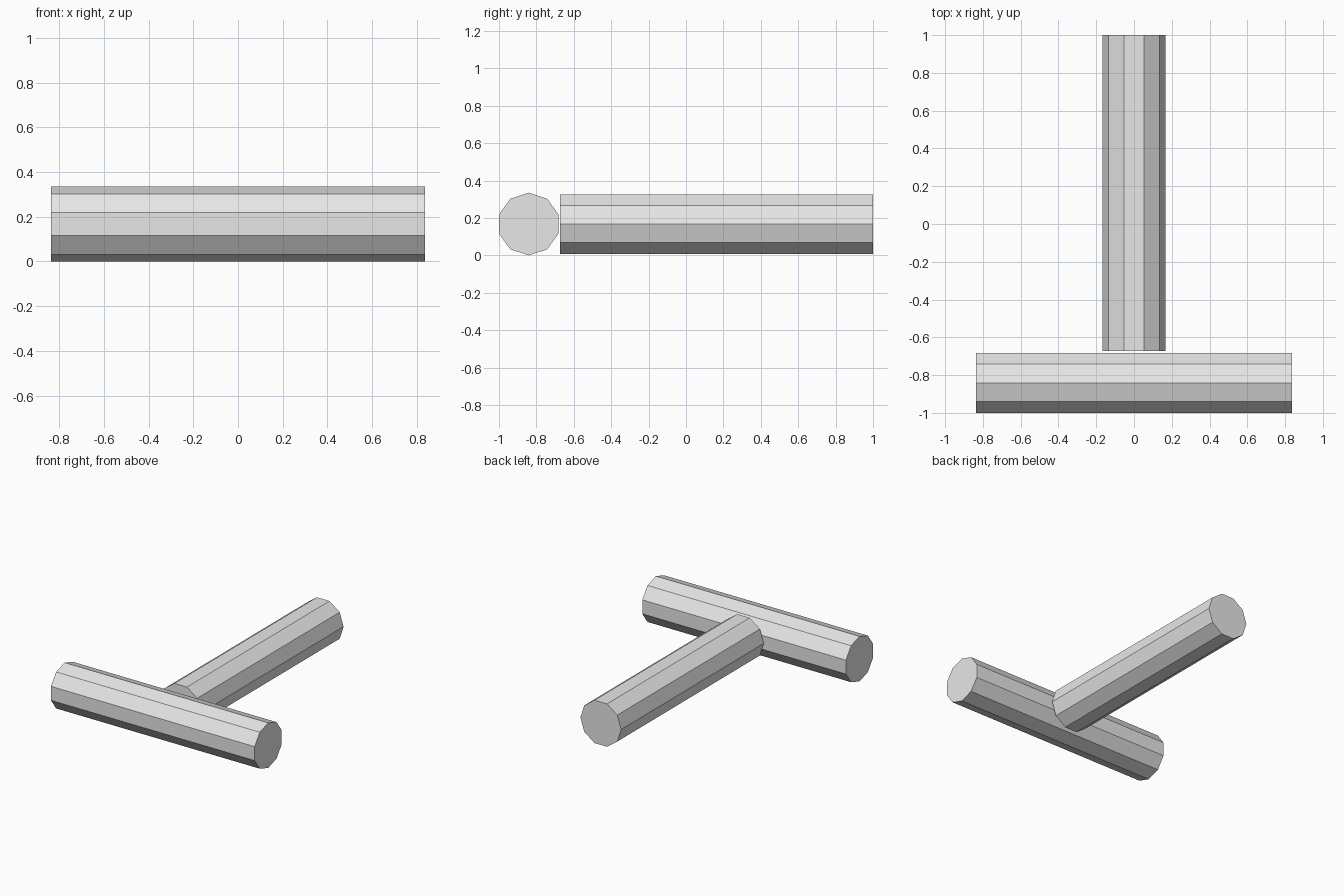
import bpy
import bmesh
from math import sin, cos, tau, radians
from mathutils import Vector

if "Cube" in bpy.data.objects:
    bpy.data.objects.remove(bpy.data.objects["Cube"])

SIDES = 10
RADIUS = 2 / (11 + sin(radians(72)))   # bar depth + gap + handle spans 2 units
LENGTH = 10 * RADIUS

grey = bpy.data.materials.new("light_grey")
grey.use_nodes = True
grey.diffuse_color = (0.8, 0.8, 0.8, 1)
grey.node_tree.nodes["Principled BSDF"].inputs["Base Color"].default_value = (0.8, 0.8, 0.8, 1)


def rod(name, centre, axis, first_corner):
    """Flat-sided capped rod along axis, with one corner toward first_corner."""
    axis, u = Vector(axis), Vector(first_corner)
    v = axis.cross(u)
    bm = bmesh.new()
    ring = [bm.verts.new(u * RADIUS * cos(tau * i / SIDES)
                         + v * RADIUS * sin(tau * i / SIDES)
                         - axis * LENGTH / 2) for i in range(SIDES)]
    cap = bm.faces.new(ring)
    bmesh.ops.solidify
    extruded = bmesh.ops.extrude_face_region(bm, geom=[cap], use_keep_orig=True)
    tip = [e for e in extruded["geom"] if isinstance(e, bmesh.types.BMVert)]
    bmesh.ops.translate(bm, verts=tip, vec=axis * LENGTH)
    bmesh.ops.recalc_face_normals(bm, faces=bm.faces[:])
    mesh = bpy.data.meshes.new(name)
    bm.to_mesh(mesh)
    bm.free()
    mesh.materials.append(grey)
    obj = bpy.data.objects.new(name, mesh)
    obj.location = centre
    bpy.context.collection.objects.link(obj)
    return obj


# Crosswise bar at the front, corner edge on top
rod("cross_bar", (0, -1 + RADIUS * sin(radians(72)), RADIUS), (1, 0, 0), (0, 0, 1))

# Long handle running to the back, flat face on top
rod("handle", (0, 1 - LENGTH / 2, RADIUS), (0, 1, 0), (1, 0, 0))
